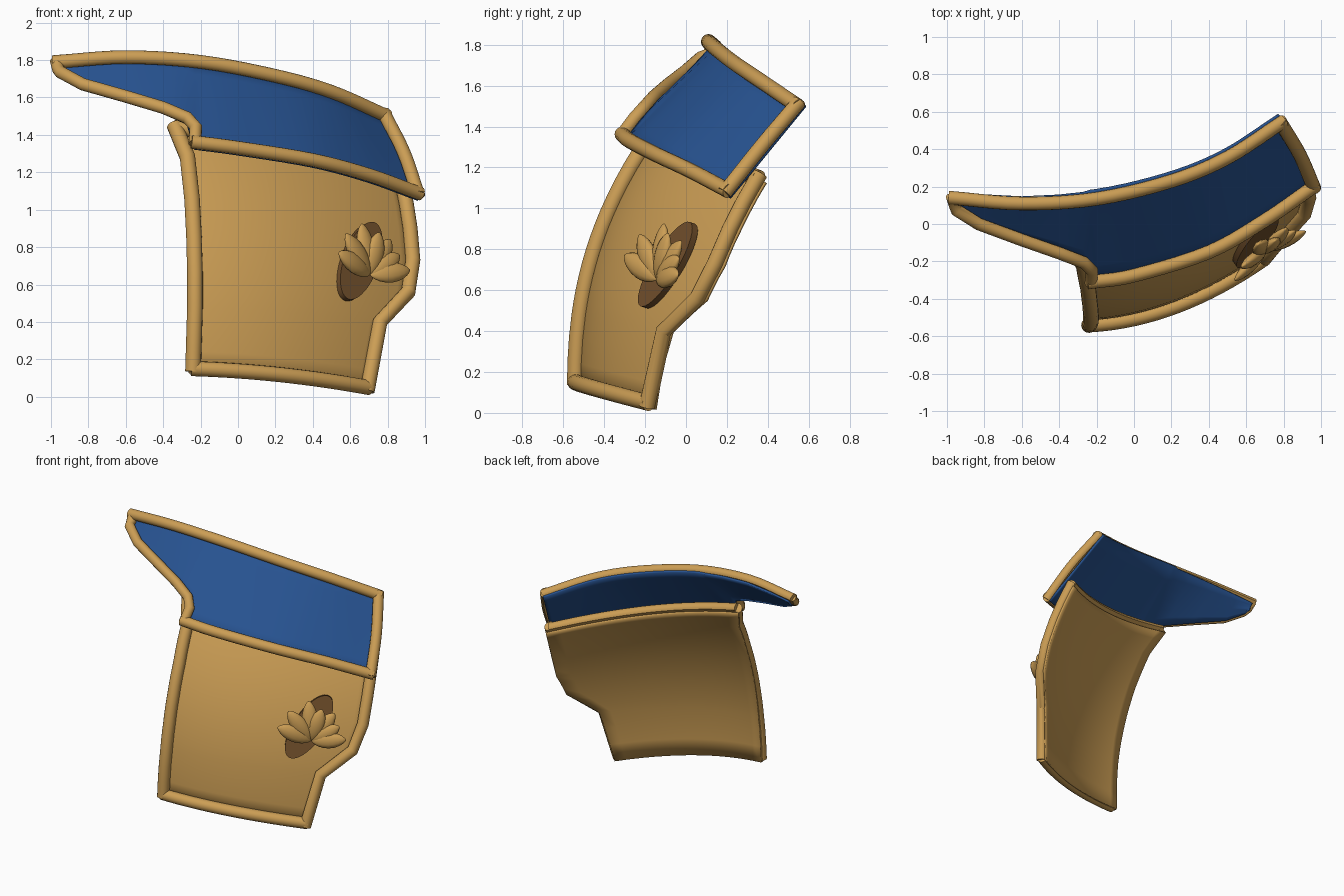
import bpy, bmesh, math
from mathutils import Vector as V, Matrix

if "Cube" in bpy.data.objects:
    bpy.data.objects.remove(bpy.data.objects["Cube"])


def material(name, rgb):
    m = bpy.data.materials.new(name)
    m.diffuse_color = (*rgb, 1)
    m.use_nodes = True
    m.node_tree.nodes["Principled BSDF"].inputs["Base Color"].default_value = m.diffuse_color
    return m


GOLD = material("gold", (0.60, 0.34, 0.09))
BLUE = material("blue", (0.02, 0.085, 0.28))
BROWN = material("brown", (0.17, 0.08, 0.025))


def add_object(name, bm, mat, angle=35):
    bmesh.ops.recalc_face_normals(bm, faces=bm.faces)
    mesh = bpy.data.meshes.new(name)
    bm.to_mesh(mesh)
    bm.free()
    ob = bpy.data.objects.new(name, mesh)
    bpy.context.collection.objects.link(ob)
    mesh.materials.append(mat)
    bpy.ops.object.select_all(action='DESELECT')
    ob.select_set(True)
    bpy.context.view_layer.objects.active = ob
    bpy.ops.object.shade_smooth_by_angle(angle=math.radians(angle))
    return ob


def smooth(pts, n=5):
    """Catmull-Rom samples through the points."""
    p = [V(q) for q in pts]
    p = [2 * p[0] - p[1]] + p + [2 * p[-1] - p[-2]]
    out = []
    for i in range(1, len(p) - 2):
        a, b, c, d = p[i - 1:i + 3]
        for k in range(n):
            t = k / n
            out.append(0.5 * (2 * b + (c - a) * t + (2 * a - 5 * b + 4 * c - d) * t * t
                              + (3 * b - a - 3 * c + d) * t ** 3))
    return out + [p[-2]]


def tube(name, pts, normal, r=0.037, ext=0.02, sides=16):
    """Rim swept along a path: round in front, flattened against the sheet behind."""
    pts = [V(p) for p in pts]
    pts[0] = pts[0] + (pts[0] - pts[1]).normalized() * ext
    pts[-1] = pts[-1] + (pts[-1] - pts[-2]).normalized() * ext
    bm = bmesh.new()
    rings = []
    for i, p in enumerate(pts):
        t = (pts[min(i + 1, len(pts) - 1)] - pts[max(i - 1, 0)]).normalized()
        n = normal(p)
        n = (n - t * n.dot(t)).normalized()
        side = t.cross(n)
        ring = []
        for k in range(sides):
            a = 2 * math.pi * k / sides
            ring.append(bm.verts.new(p + r * (math.cos(a) * side + max(-.65, math.sin(a)) * n)))
        rings.append(ring)
    for a, b in zip(rings, rings[1:]):
        for k in range(sides):
            j = (k + 1) % sides
            bm.faces.new((a[k], a[j], b[j], b[k]))
    bm.faces.new(rings[0][::-1])
    bm.faces.new(rings[-1])
    return add_object(name, bm, GOLD)


def sheet(name, rows, mat, thick=0.014):
    """Thin shell over a grid of points."""
    bm = bmesh.new()
    g = [[bm.verts.new(p) for p in row] for row in rows]
    for a, b in zip(g, g[1:]):
        for k in range(len(a) - 1):
            bm.faces.new((a[k], a[k + 1], b[k + 1], b[k]))
    ob = add_object(name, bm, mat)
    s = ob.modifiers.new("thickness", 'SOLIDIFY')
    s.thickness = thick
    s.offset = 0
    return ob


# Upper blue panel: ruled between a top curve and a lower edge
top = smooth([(-.97, .14, 1.79), (-.6, .11, 1.815), (-.2, .135, 1.79),
              (.2, .23, 1.715), (.5, .355, 1.63), (.785, .54, 1.505)])
bottom = smooth([(-.23, -.31, 1.36), (0, -.275, 1.33), (.4, -.15, 1.265),
                 (.7, .02, 1.185), (.96, .20, 1.09)])
left = [V(p) for p in [(-.96, .11, 1.75), (-.95, .075, 1.735), (-.83, 0, 1.67),
                       (-.6, -.085, 1.605), (-.4, -.155, 1.545), (-.27, -.205, 1.49)]]


def top_at(x):
    for a, b in zip(top, top[1:]):
        if x <= b.x:
            return a.lerp(b, max(0, (x - a.x) / (b.x - a.x)))
    return top[-1]


def upper_normal(p):
    u = min(1, max(0, (p.x + .4) / 1.3))
    return V((0, -.71, .70)).lerp(V((.67, -.40, .62)), u).normalized()


columns = []
for p in left + bottom:
    q = top_at(p.x if p.x < -.23 else -.23 + (p.x + .23) * 1.015 / 1.19)
    columns.append([p.lerp(q, -.03 + 1.09 * k / 6) - upper_normal(p) * .03 for k in range(7)])
columns.append([c + (c - d).normalized() * .025 for c, d in zip(columns[-1], columns[-2])])
sheet("upper_panel", columns, BLUE)
bow = V((.014, 0, .006))
tube("upper_rim_top", top, upper_normal)
tube("upper_rim_bottom", bottom, upper_normal)
tube("upper_rim_right", smooth([top[-1], top[-1].lerp(bottom[-1], .5) + bow, bottom[-1]]), upper_normal)
tube("upper_rim_left", [top[0]] + left + [V((-.225, -.25, 1.44)), bottom[0]], upper_normal, r=.034, ext=.01)


# Lower gold panel: curved surface trimmed by left and right outlines (x, z)
def surf(x, z, off=0.0):
    d = x + .24
    t = max(0, z + .13 * d - .1)
    return V((x, -.54 + .22 * t ** 2.4 + .055 * d + .345 * d * d + .033 * d * t ** 3 + off, z))


def lower_normal(p):
    e = .01
    o = surf(p.x, p.z)
    return (surf(p.x, p.z + e) - o).cross(o - surf(p.x + e, p.z)).normalized()


L = [(-.24, .15), (-.23, .48), (-.23, .66), (-.235, .85), (-.245, 1.05), (-.27, 1.28), (-.335, 1.44)]
R = [(.695, .05), (.76, .40), (.91, .56), (.935, .73), (.92, .90), (.90, 1.03), (.875, 1.15)]


def fine(pts, n=3):
    return [V(a).lerp(V(b), k / n) for a, b in zip(pts, pts[1:]) for k in range(n)] + [V(pts[-1])]


def row(a, b, back, extra=0.0):
    out = []
    for k in range(17):
        u = -extra + (1 + 2 * extra) * k / 16
        p = a.lerp(b, u)
        s = surf(p.x, p.y + .07 * u * (1 - u))
        out.append(s - lower_normal(s) * back)
    return out


drop = [(-.24, .125)] + L[1:], [(.69, .02)] + R[1:]
sheet("lower_panel", [row(a, b, .03, .025) for a, b in zip(fine(drop[0]), fine(drop[1]))], GOLD)
tube("lower_rim_left", [surf(*p) for p in fine(L)], lower_normal, r=.042, ext=.015)
tube("lower_rim_right", [surf(*p) for p in R], lower_normal, r=.04, ext=.022)
tube("lower_rim_bottom", row(V(L[0]), V(R[0]), 0), lower_normal, r=.04, ext=.01)
tube("lower_rim_top", row(V(L[-1]), V(R[-1]), 0), lower_normal, r=.04, ext=.01)

# Flower emblem frame: normal, horizontal tangent, upward tangent
n = V((.73, -1, .346)).normalized()
h = V((1, .73, 0)).normalized()
up = n.cross(h)

# Oval backing disc
slant = V((.16, .255, .40))
long_axis = (slant - n * slant.dot(n)).normalized()
wide_axis = long_axis.cross(n)
bm = bmesh.new()
bmesh.ops.create_cone(bm, cap_ends=True, segments=40, radius1=1, radius2=1, depth=1)
M = Matrix((wide_axis * .105, long_axis * .25, n * .035)).transposed().to_4x4()
M.translation = surf(.655, .725) - n * .008
bm.transform(M)
add_object("emblem_disc", bm, BROWN)

# Fan of pointed petals
base = surf(.68, .64) + n * .045
for i, (deg, size, lift) in enumerate([(-65, .26, .06), (-36, .27, .05), (-3, .28, .02), (18, .24, .05),
                                       (40, .25, .02), (62, .22, .04), (87, .24, .05)]):
    a = math.radians(deg)
    axis = (math.cos(a) * up + math.sin(a) * h + n * lift * 4).normalized()
    across = axis.cross(n).normalized()
    bm = bmesh.new()
    bmesh.ops.create_uvsphere(bm, u_segments=12, v_segments=10, radius=1)
    for v in bm.verts:
        pinch = math.sqrt(max(0, 1 - v.co.z ** 2)) ** .4
        v.co.x *= pinch
        v.co.y *= pinch
    M = Matrix((across * .056, across.cross(axis) * .032, axis * size / 2)).transposed().to_4x4()
    M.translation = base + axis * size / 2
    bm.transform(M)
    add_object(f"petal_{i + 1}", bm, GOLD, 50)
